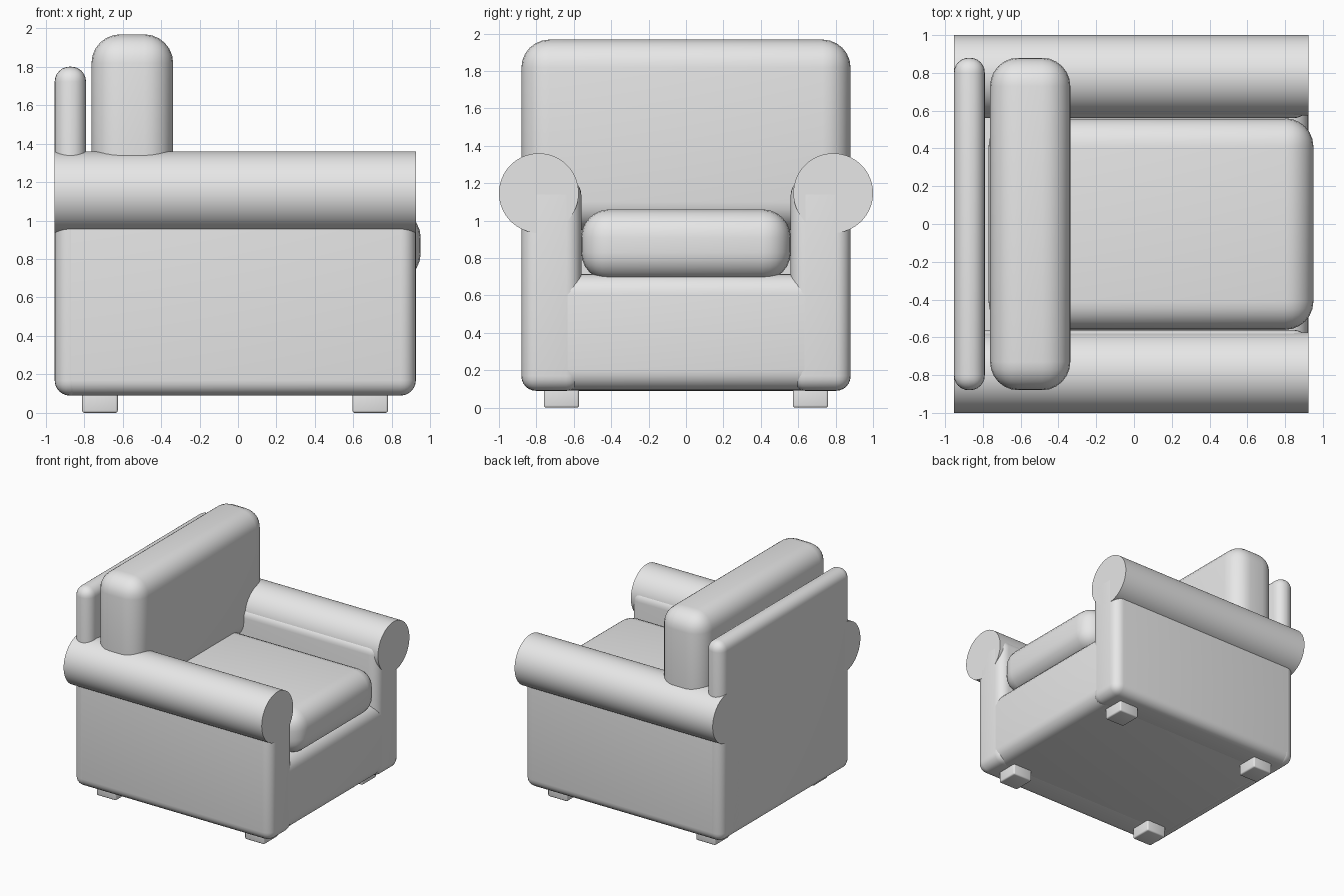
import bpy
import math

if "Cube" in bpy.data.objects:
    bpy.data.objects.remove(bpy.data.objects["Cube"], do_unlink=True)

grey = bpy.data.materials.new("light grey")
grey.use_nodes = True
grey.diffuse_color = (0.8, 0.8, 0.8, 1)
grey.node_tree.nodes["Principled BSDF"].inputs["Base Color"].default_value = (0.8, 0.8, 0.8, 1)


def finish(obj, name):
    obj.name = name
    obj.data.name = name
    obj.data.materials.append(grey)
    bpy.ops.object.shade_smooth_by_angle(angle=math.radians(35))


def rounded_box(name, x, y, z, radius, segments=6):
    """Box given by its (min, max) on each axis, with rounded edges."""
    spans = (x, y, z)
    bpy.ops.mesh.primitive_cube_add(size=1, location=[(a + b) / 2 for a, b in spans])
    obj = bpy.context.object
    obj.scale = [b - a for a, b in spans]
    bpy.ops.object.transform_apply(location=False, rotation=False, scale=True)
    bevel = obj.modifiers.new("rounding", "BEVEL")
    bevel.width = radius
    bevel.segments = segments
    bevel.limit_method = "ANGLE"
    bpy.ops.object.modifier_apply(modifier=bevel.name)
    finish(obj, name)


BACK, FRONT = -0.953, 0.925

# Seat base, backrest and cushions
rounded_box("seat_base", (BACK + 0.002, FRONT - 0.001), (-0.8, 0.8), (0.091, 0.715), 0.11)
rounded_box("back_panel", (BACK, -0.79), (-0.88, 0.88), (0.09, 1.8), 0.078)
rounded_box("back_cushion", (-0.762, -0.337), (-0.88, 0.88), (0.95, 1.968), 0.15)
rounded_box("seat_cushion", (-0.77, 0.95), (-0.56, 0.56), (0.68, 1.06), 0.15)

# Arms and feet, mirrored on both sides
for side, label in ((1, "left"), (-1, "right")):
    def span(a, b):
        return tuple(sorted((side * a, side * b)))

    rounded_box(f"arm_panel_{label}", (BACK, FRONT), span(0.56, 0.88), (0.09, 1.22), 0.08)

    bpy.ops.mesh.primitive_cylinder_add(
        vertices=64, radius=0.213, depth=FRONT - BACK,
        location=((FRONT + BACK) / 2, side * 0.787, 1.147), rotation=(0, math.pi / 2, 0))
    finish(bpy.context.object, f"arm_roll_{label}")

    for end, x in (("front", (0.595, 0.78)), ("back", (-0.81, -0.625))):
        rounded_box(f"foot_{end}_{label}", x, span(0.572, 0.76), (0, 0.12), 0.012, 3)
